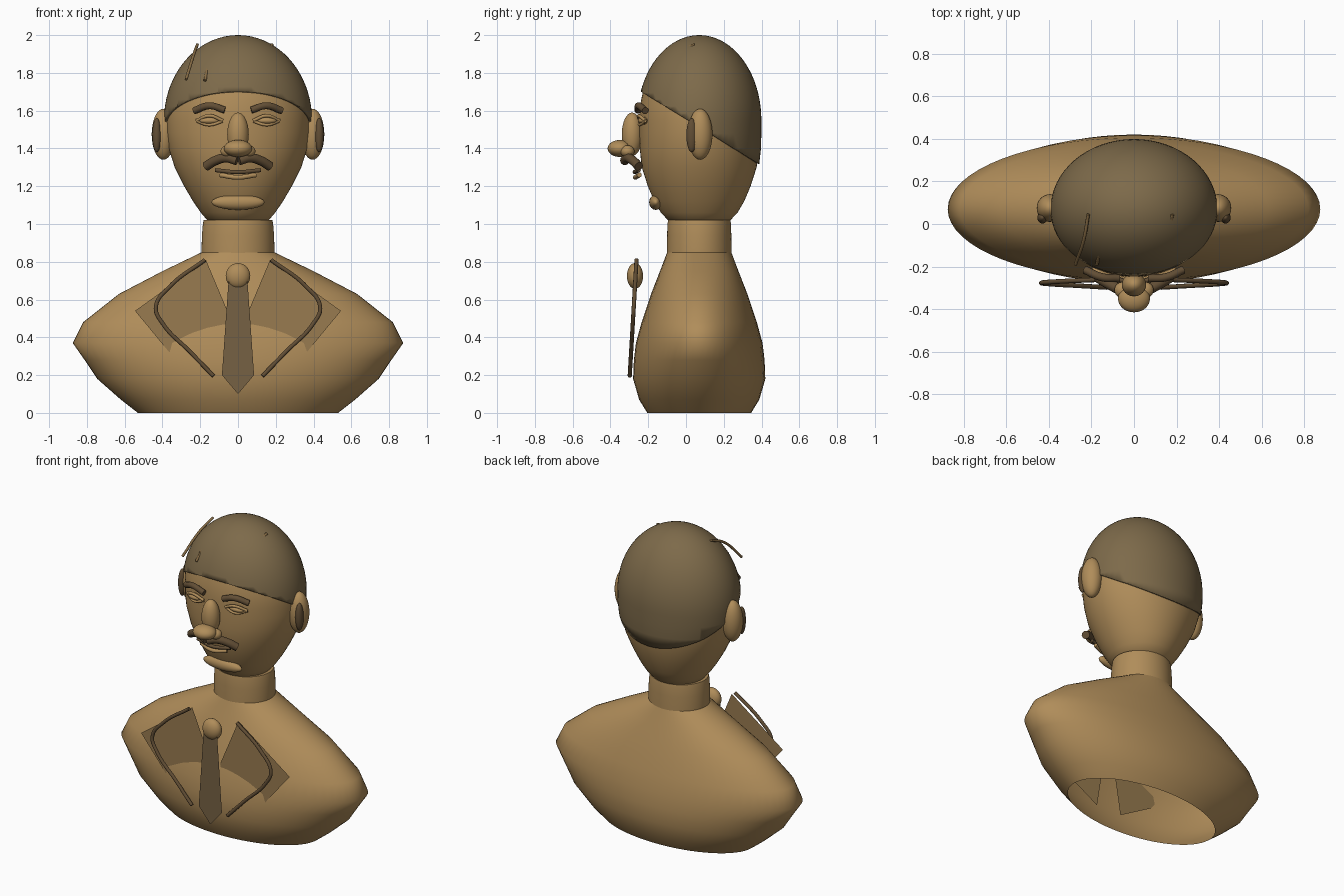
import bpy, bmesh, math
from mathutils import Vector

if "Cube" in bpy.data.objects:
    bpy.data.objects.remove(bpy.data.objects["Cube"])

CY = 0.07  # depth centre of the bust


def material(name, r, g, b):
    lin = [((c / 255 + 0.055) / 1.055) ** 2.4 for c in (r, g, b)]
    m = bpy.data.materials.new(name)
    m.diffuse_color = (*lin, 1)
    m.use_nodes = True
    m.node_tree.nodes["Principled BSDF"].inputs["Base Color"].default_value = m.diffuse_color
    return m


BRONZE = material("bronze", 176, 141, 90)
LAPEL = material("lapel_bronze", 152, 123, 80)
HAIR = material("hair_bronze", 125, 106, 74)
TIE = material("tie_bronze", 118, 97, 68)
DARK = material("dark_bronze", 98, 78, 53)
STRAND = material("strand_bronze", 135, 108, 69)


def finish(name, bm, mat, smooth=True):
    me = bpy.data.meshes.new(name)
    bm.to_mesh(me)
    bm.free()
    me.materials.append(mat)
    for p in me.polygons:
        p.use_smooth = smooth
    ob = bpy.data.objects.new(name, me)
    bpy.context.collection.objects.link(ob)
    return ob


def loft(rings, bottom=True, top=True, n=64):
    """Stack of ellipses (z, half width, half depth), lowest first."""
    bm = bmesh.new()
    loops = []
    for z, a, b in rings:
        loops.append([bm.verts.new((a * math.cos(2 * math.pi * i / n),
                                    CY + b * math.sin(2 * math.pi * i / n), z)) for i in range(n)])
    for lo, hi in zip(loops, loops[1:]):
        for i in range(n):
            j = (i + 1) % n
            bm.faces.new((lo[i], lo[j], hi[j], hi[i]))
    if bottom:
        bm.faces.new(loops[0][::-1])
    if top:
        bm.faces.new(loops[-1])
    return bm


def blob(name, loc, rad, mat=BRONZE):
    bm = bmesh.new()
    bmesh.ops.create_uvsphere(bm, u_segments=32, v_segments=16, radius=1)
    for v in bm.verts:
        v.co = Vector(loc) + Vector(v.co[i] * rad[i] for i in range(3))
    return finish(name, bm, mat)


def tube(name, pts, r, mat):
    cu = bpy.data.curves.new(name, 'CURVE')
    cu.dimensions = '3D'
    cu.bevel_depth = r
    cu.bevel_resolution = 3
    cu.use_fill_caps = True
    sp = cu.splines.new('BEZIER')
    sp.bezier_points.add(len(pts) - 1)
    for bp, p in zip(sp.bezier_points, pts):
        bp.co = p
        bp.handle_left_type = bp.handle_right_type = 'AUTO'
    cu.materials.append(mat)
    ob = bpy.data.objects.new(name, cu)
    bpy.context.collection.objects.link(ob)
    bpy.ops.object.select_all(action='DESELECT')
    ob.select_set(True)
    bpy.context.view_layer.objects.active = ob
    bpy.ops.object.convert(target='MESH')
    return ob


def plate(name, pts, y, mat):
    bm = bmesh.new()
    f = bm.faces.new([bm.verts.new((x, y, z)) for x, z in pts])
    f.normal_update()
    if f.normal.y > 0:
        f.normal_flip()
    return finish(name, bm, mat, False)


def flip(pts, s):
    return [(p[0] * s, *p[1:]) for p in pts]


# Torso shell, open underneath
finish("torso", loft([(0, .53, .275), (.07, .62, .318), (.18, .745, .35), (.28, .812, .346),
                      (.37, .875, .335), (.48, .82, .305), (.63, .63, .255),
                      (.75, .40, .208), (.85, .193, .17)], bottom=False, top=False), BRONZE)

# Neck
neck = finish("neck", loft([(.82, .192, .171), (.86, .193, .171), (.94, .191, .17),
                            (1.0, .186, .168), (1.02, .182, .165)]), BRONZE)
bpy.context.view_layer.objects.active = neck
neck.select_set(True)
bpy.ops.object.shade_smooth_by_angle(angle=math.radians(40))


# Head: tapered jaw with a domed skull
def head_rings(o=0):
    rings = [(1.0, .12, .12), (1.02, .163, .165), (1.06, .197, .203), (1.12, .238, .238),
             (1.2, .285, .272), (1.3, .335, .304), (1.4, .367, .315), (1.48, .378, .317)]
    rings = [(z, a + o, b + o) for z, a, b in rings]
    for i in range(20):
        t = i / 19 * 1.55
        rings.append((1.55 + (.438 + o) * math.sin(t), (.38 + o) * math.cos(t), (.317 + o) * math.cos(t)))
    return rings


finish("head", loft(head_rings()), BRONZE)

# Hair cap: offset skull cut by a plane that slopes down to the back
bm = loft(head_rings(.012))
bmesh.ops.bisect_plane(bm, geom=bm.verts[:] + bm.edges[:] + bm.faces[:], plane_co=(0, 0, 1.555),
                       plane_no=(0, .61, 1), clear_inner=True)
hair = finish("hair", bm, HAIR)
mod = hair.modifiers.new("thickness", 'SOLIDIFY')
mod.thickness = .012
mod.offset = -1

# Loose hair strands
for i, pts in enumerate([
        [(-.215, .045, 1.95), (-.235, -.07, 1.895), (-.275, -.19, 1.765)],
        [(-.12, .045, 1.95), (-.145, -.075, 1.895), (-.175, -.19, 1.76)],
        [(.18, .045, 1.95), (.155, -.07, 1.893), (.12, -.19, 1.76)]]):
    tube(f"hair_strand_{i + 1}", pts, .008, STRAND)

# Nose and chin
blob("nose_bridge", (0, -.285, 1.475), (.057, .055, .115))
blob("nose_tip", (0, -.35, 1.40), (.075, .065, .045))
blob("chin", (0, -.16, 1.115), (.14, .035, .04))

# Lips
tube("upper_lip", [(-.12, -.25, 1.285), (0, -.272, 1.275), (.12, -.25, 1.285)], .011, DARK)
tube("lower_lip", [(-.095, -.247, 1.26), (0, -.268, 1.247), (.095, -.247, 1.26)], .013, BRONZE)

# Mirrored parts
for s, side in ((-1, "right"), (1, "left")):
    blob(f"{side}_ear", (s * .395, .075, 1.475), (.062, .065, .135))
    blob(f"{side}_inner_ear", (s * .43, .03, 1.47), (.024, .028, .09), DARK)
    blob(f"{side}_nostril", (s * .055, -.31, 1.385), (.037, .037, .032))
    blob(f"{side}_eye", (s * .15, -.225, 1.547), (.055, .03, .02))
    tube(f"{side}_upper_lid", flip([(.08, -.245, 1.547), (.15, -.25, 1.573), (.22, -.215, 1.547)], s), .009, BRONZE)
    tube(f"{side}_lower_lid", flip([(.08, -.245, 1.545), (.15, -.245, 1.525), (.22, -.215, 1.545)], s), .008, BRONZE)
    tube(f"{side}_eyebrow", flip([(.07, -.255, 1.603), (.15, -.25, 1.626), (.232, -.215, 1.6)], s), .019, DARK)
    tube(f"{side}_moustache", flip([(.006, -.325, 1.335), (.06, -.31, 1.35), (.12, -.28, 1.335),
                                    (.17, -.25, 1.305)], s), .025, DARK)
    # Flat lapel sinking into the chest, with a raised edge in front
    plate(f"{side}_lapel", flip([(.17, .81), (.545, .54), (.33, .28), (.092, .145), (.035, .49)], s), -.237, LAPEL)
    edge = [(.175, .81), (.36, .67), (.435, .56), (.40, .475), (.25, .32), (.13, .195)]
    tube(f"{side}_lapel_edge", [(s * x, -.262 - (.81 - z) * .0585, z) for x, z in edge], .011, DARK)

# Tie and knot
plate("tie", [(-.05, .70), (.05, .70), (.085, .2), (0, .1), (-.085, .2)], -.29, TIE)
blob("tie_knot", (0, -.27, .725), (.065, .043, .068))
